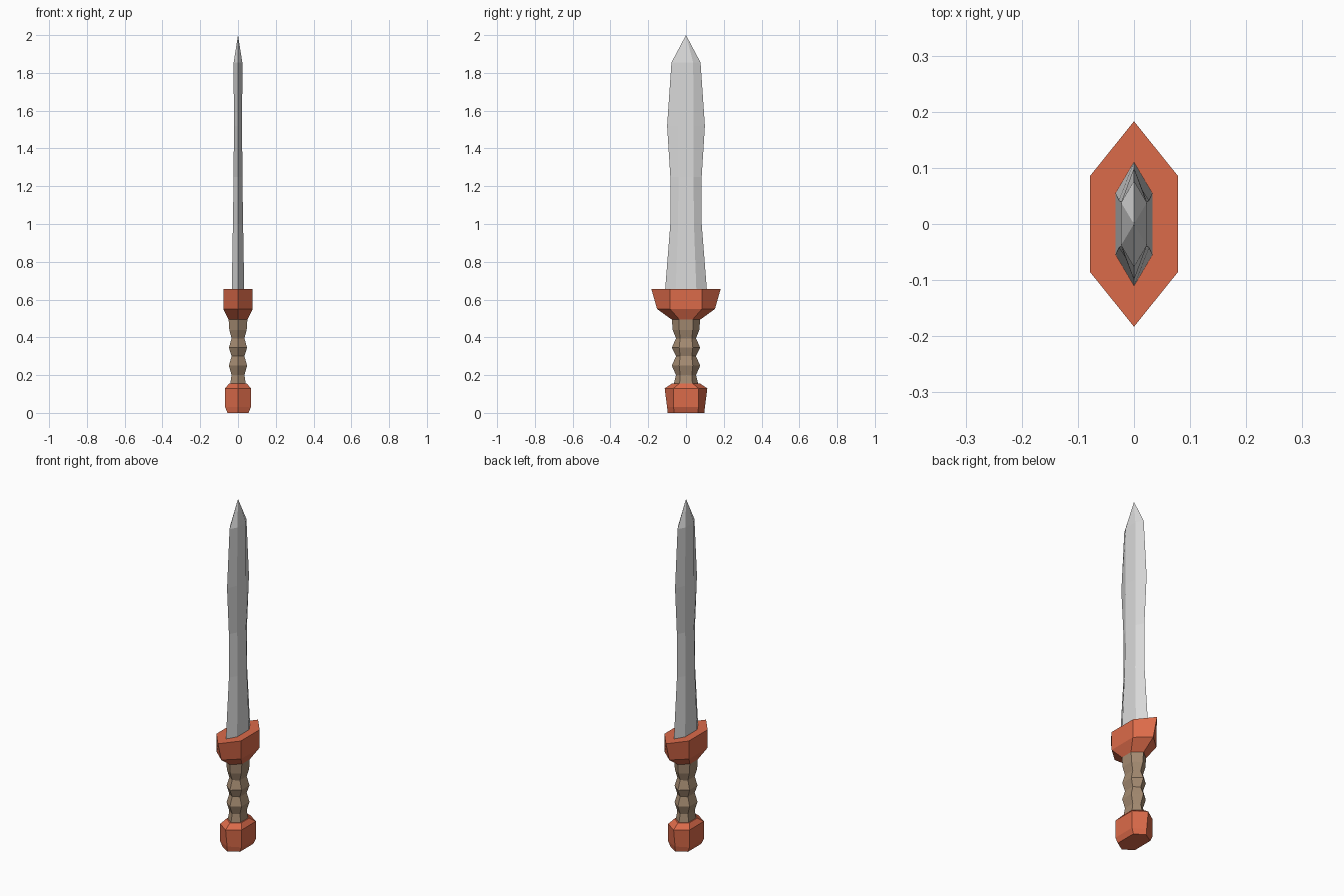
import bpy, bmesh

if "Cube" in bpy.data.objects:
    bpy.data.objects.remove(bpy.data.objects["Cube"])


def material(name, rgb):
    m = bpy.data.materials.new(name)
    m.diffuse_color = (*rgb, 1)
    m.use_nodes = True
    m.node_tree.nodes["Principled BSDF"].inputs["Base Color"].default_value = m.diffuse_color
    return m


def hex_loft(name, rings, mat, tip=None):
    """Loft elongated hexagons; ring = (z, half x, flat half y, point half y)."""
    bm = bmesh.new()
    loops = []
    for z, x, f, p in rings:
        outline = [(0, -p), (x, -f), (x, f), (0, p), (-x, f), (-x, -f)]
        loops.append([bm.verts.new((a, b, z)) for a, b in outline])
    for lo, hi in zip(loops, loops[1:]):
        for i in range(6):
            j = (i + 1) % 6
            bm.faces.new((lo[i], lo[j], hi[j], hi[i]))
    bm.faces.new(loops[0][::-1])
    if tip is None:
        bm.faces.new(loops[-1])
    else:
        point = bm.verts.new((0, 0, tip))
        for i in range(6):
            bm.faces.new((loops[-1][i], loops[-1][(i + 1) % 6], point))
    bmesh.ops.recalc_face_normals(bm, faces=bm.faces)
    me = bpy.data.meshes.new(name)
    bm.to_mesh(me)
    bm.free()
    me.materials.append(mat)
    ob = bpy.data.objects.new(name, me)
    bpy.context.collection.objects.link(ob)
    return ob


steel = material("steel grey", (0.70, 0.70, 0.70))
copper = material("burnt orange", (0.71, 0.145, 0.068))
leather = material("leather brown", (0.37, 0.255, 0.165))

# Pommel
hex_loft("pommel", [(0, 0.056, 0.062, 0.097), (0.03, 0.068, 0.066, 0.1),
                    (0.13, 0.068, 0.066, 0.113), (0.155, 0.047, 0.036, 0.075)], copper)

# Grip with alternating ridges and grooves
ridge, groove = (0.048, 0.036, 0.075), (0.034, 0.031, 0.053)
grip = [(0.15, 0.042, 0.034, 0.066)]
for i, z in enumerate((0.2, 0.25, 0.3, 0.345, 0.395)):
    grip.append((z, *(ridge if i % 2 else groove)))
grip += [(0.44, 0.046, 0.036, 0.071), (0.5, 0.05, 0.036, 0.075)]
hex_loft("grip", grip, leather)

# Guard flaring up to the blade
hex_loft("guard", [(0.495, 0.05, 0.036, 0.077), (0.55, 0.078, 0.084, 0.153),
                   (0.655, 0.078, 0.086, 0.183)], copper)

# Leaf-shaped blade
hex_loft("blade", [(0.645, 0.033, 0.055, 0.111), (1.0, 0.027, 0.042, 0.083),
                   (1.25, 0.023, 0.04, 0.083), (1.52, 0.022, 0.04, 0.1),
                   (1.855, 0.023, 0.038, 0.077)], steel, tip=2.0)
